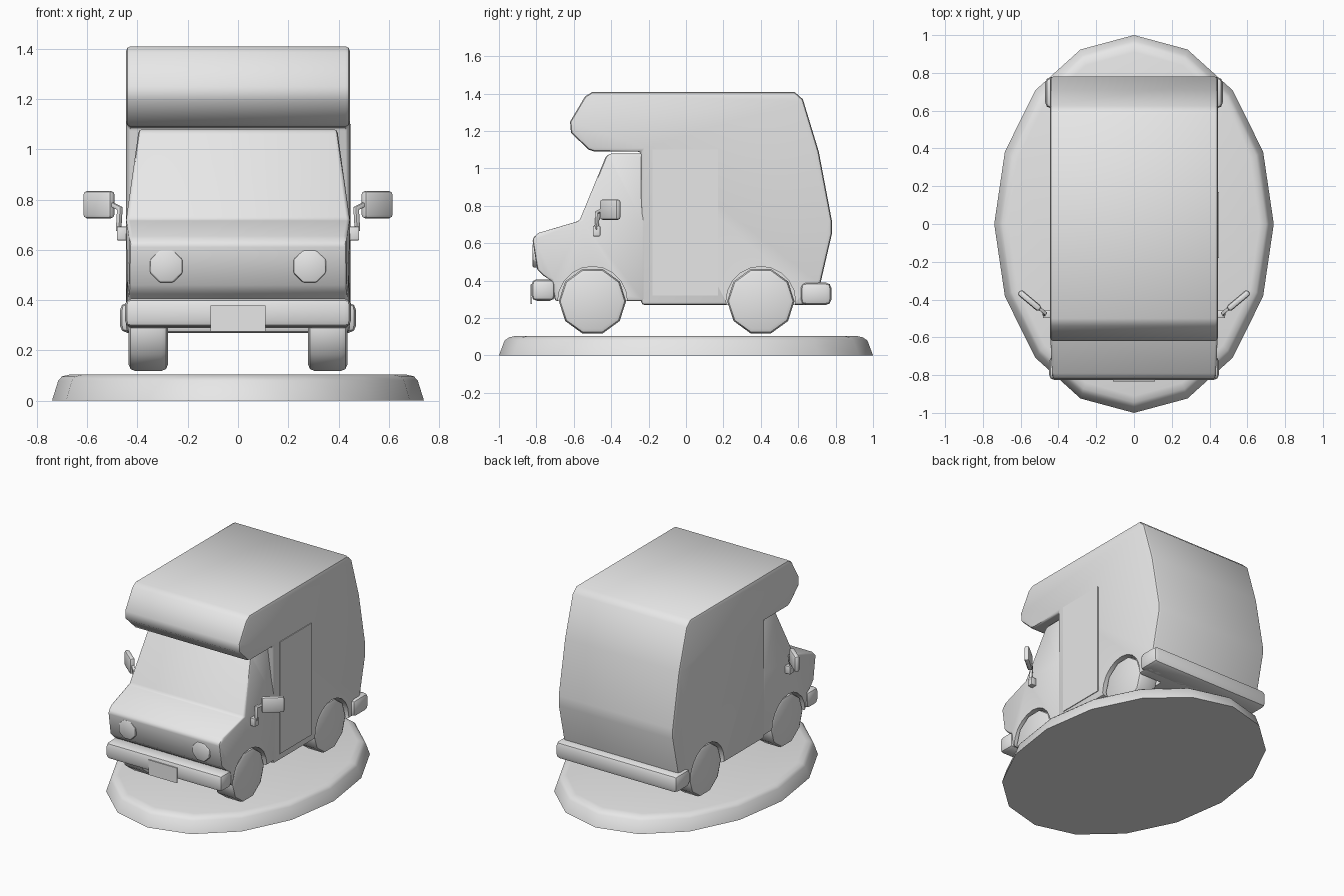
import bpy, bmesh, math
from mathutils import Vector, Matrix

if "Cube" in bpy.data.objects:
    bpy.data.objects.remove(bpy.data.objects["Cube"])

grey = bpy.data.materials.new("plain_grey")
grey.diffuse_color = (0.8, 0.8, 0.8, 1)
grey.use_nodes = True
grey.node_tree.nodes["Principled BSDF"].inputs["Base Color"].default_value = grey.diffuse_color


def finish(name, bm, bevel=0, segments=2, cutter=None, angle=40, limit=25):
    """Turn a bmesh into a beveled, optionally cut, smooth-shaded object."""
    bmesh.ops.recalc_face_normals(bm, faces=bm.faces[:])
    me = bpy.data.meshes.new(name)
    bm.to_mesh(me)
    bm.free()
    me.materials.append(grey)
    ob = bpy.data.objects.new(name, me)
    bpy.context.collection.objects.link(ob)
    bpy.ops.object.select_all(action='DESELECT')
    ob.select_set(True)
    bpy.context.view_layer.objects.active = ob
    if bevel:
        m = ob.modifiers.new("bevel", 'BEVEL')
        m.width, m.segments = bevel, segments
        m.limit_method, m.angle_limit = 'ANGLE', math.radians(limit)
        bpy.ops.object.modifier_apply(modifier="bevel")
    if cutter:
        m = ob.modifiers.new("arches", 'BOOLEAN')
        m.operation, m.object = 'DIFFERENCE', cutter
        bpy.ops.object.modifier_apply(modifier="arches")
    bpy.ops.object.shade_smooth_by_angle(angle=math.radians(angle))
    return ob


def prism(bm, profile, width):
    """Mirror a (y, z) profile to both sides; width(y, z) is the half width."""
    sides = [[bm.verts.new((s * width(y, z), y, z)) for y, z in profile] for s in (-1, 1)]
    n = len(profile)
    for i in range(n):
        j = (i + 1) % n
        bm.faces.new((sides[0][i], sides[0][j], sides[1][j], sides[1][i]))
    return sides


def box(bm, center, size, matrix=Matrix()):
    m = Matrix.Translation(center) @ matrix @ Matrix.Diagonal((*size, 1))
    bmesh.ops.create_cube(bm, size=1, matrix=m)


def cylinder(bm, center, radius, depth, sides, axis='Y', turn=0.0):
    m = Matrix.Translation(center) @ Matrix.Rotation(math.pi / 2, 4, axis) @ Matrix.Rotation(turn, 4, 'Z')
    bmesh.ops.create_cone(bm, cap_ends=True, segments=sides, radius1=radius,
                          radius2=radius, depth=depth, matrix=m)


# oval stand: three stacked 16-sided rings
bm = bmesh.new()
rings = []
for rx, ry, z in ((0.74, 1.0, 0), (0.715, 0.97, 0.08), (0.70, 0.945, 0.097), (0.665, 0.91, 0.105)):
    rings.append([bm.verts.new((rx * math.sin(k * math.pi / 8), ry * math.cos(k * math.pi / 8), z))
                  for k in range(16)])
for a, b in zip(rings, rings[1:]):
    for k in range(16):
        bm.faces.new((a[k], a[(k + 1) % 16], b[(k + 1) % 16], b[k]))
bm.faces.new(rings[0])
bm.faces.new(rings[-1])
finish("stand", bm, angle=50)

# wheel arch cutter
AXLES = (-0.5, 0.4)
bm = bmesh.new()
for s in (-1, 1):
    for y in AXLES:
        cylinder(bm, (s * 0.47, y, 0.29), 0.186, 0.42, 20)
arches = finish("arch_cutter", bm)
arches.hide_render = True

# living cabin with overhang above the cab
bm = bmesh.new()
cabin = [(-0.24, 0.27), (0.69, 0.27), (0.72, 0.39), (0.78, 0.65), (0.78, 0.72), (0.71, 1.09),
         (0.625, 1.37), (0.58, 1.41), (-0.50, 1.41), (-0.54, 1.385), (-0.62, 1.25),
         (-0.615, 1.19), (-0.52, 1.10), (-0.49, 1.09), (-0.24, 1.09)]
for side in prism(bm, cabin, lambda y, z: 0.445):
    bm.faces.new(side)
finish("cabin", bm, bevel=0.018, cutter=arches, limit=50)

# cab: straight lower sides, sides leaning inward beside the windscreen
bm = bmesh.new()
cab = [(-0.22, 0.72), (-0.22, 1.08), (-0.41, 1.08), (-0.43, 1.06), (-0.57, 0.72), (-0.79, 0.655),
       (-0.822, 0.625), (-0.795, 0.46), (-0.76, 0.425), (-0.72, 0.40), (-0.70, 0.29), (-0.22, 0.29)]


def cab_width(y, z):
    return 0.445 - max(0, z - 0.72) * 0.14 - max(0, -y - 0.6) * 0.06


for side in prism(bm, cab, cab_width):
    bm.faces.new(side[0:5])
    bm.faces.new([side[0]] + side[4:])
finish("cab", bm, bevel=0.014, cutter=arches, limit=40)

# side door plate, on one side only
bm = bmesh.new()
box(bm, (0.446, -0.005, 0.71), (0.008, 0.35, 0.78))
finish("side_door", bm)

# ten-sided wheels
bm = bmesh.new()
for s in (-1, 1):
    for y in AXLES:
        cylinder(bm, (s * 0.357, y, 0.29), 0.18, 0.156, 10)
finish("wheels", bm, bevel=0.025, limit=50)

# bumpers wrapping around the corners
bm = bmesh.new()
box(bm, (0, -0.763, 0.35), (0.90, 0.125, 0.115))
finish("front_bumper", bm, bevel=0.028)
bm = bmesh.new()
box(bm, (0, 0.695, 0.33), (0.94, 0.165, 0.12))
finish("rear_bumper", bm, bevel=0.03)

# blank plate on the front bumper
bm = bmesh.new()
box(bm, (0, -0.828, 0.327), (0.22, 0.009, 0.105))
finish("front_plate", bm)

# octagonal headlights
bm = bmesh.new()
for s in (-1, 1):
    cylinder(bm, (s * 0.285, -0.80, 0.535), 0.07, 0.04, 8, 'X', math.pi / 8)
finish("headlights", bm, bevel=0.008)

# mirror heads, slanting back and outward
bm = bmesh.new()
for s in (-1, 1):
    box(bm, (s * 0.553, -0.405, 0.78), (0.145, 0.035, 0.11), Matrix.Rotation(s * math.radians(40), 4, 'Z'))
finish("mirror_heads", bm, bevel=0.014)

# mirror arms with a mount on the cab side
bm = bmesh.new()
for s in (-1, 1):
    box(bm, (s * 0.462, -0.478, 0.665), (0.04, 0.04, 0.055))
    path = [Vector((s * x, y, z)) for x, y, z in
            ((0.475, -0.478, 0.68), (0.47, -0.472, 0.765), (0.52, -0.43, 0.79))]
    for a, b in zip(path, path[1:]):
        d = b - a
        box(bm, (a + b) / 2, (0.018, 0.018, d.length + 0.012), d.to_track_quat('Z', 'Y').to_matrix().to_4x4())
finish("mirror_arms", bm, bevel=0.004)
